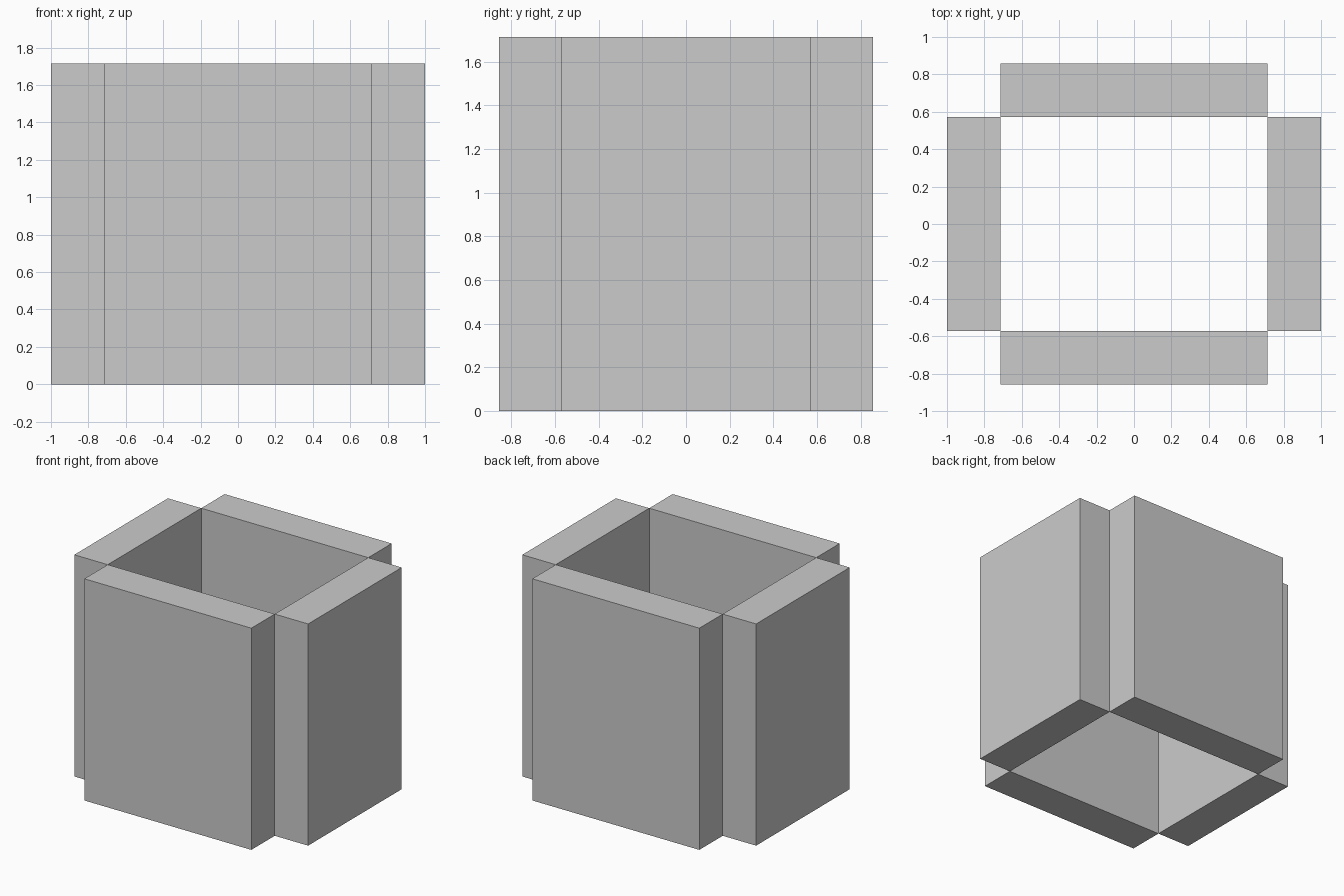
import bpy

if "Cube" in bpy.data.objects:
    bpy.data.objects.remove(bpy.data.objects["Cube"])

U = 2 / 14          # module: longest side is 14 modules
HEIGHT = 12 * U


def wall(name, x, y, width, depth):
    """Upright box standing on the ground, centred at x, y."""
    bpy.ops.mesh.primitive_cube_add(size=1, location=(x, y, HEIGHT / 2))
    obj = bpy.context.object
    obj.name = name
    obj.scale = (width, depth, HEIGHT)
    bpy.ops.object.transform_apply(location=False, rotation=False, scale=True)


# Front and back walls
for name, side in (("front_wall", -1), ("back_wall", 1)):
    wall(name, 0, side * 5 * U, 10 * U, 2 * U)

# Left and right walls, meeting the others only at the corner edges
for name, side in (("left_wall", -1), ("right_wall", 1)):
    wall(name, side * 6 * U, 0, 2 * U, 8 * U)
